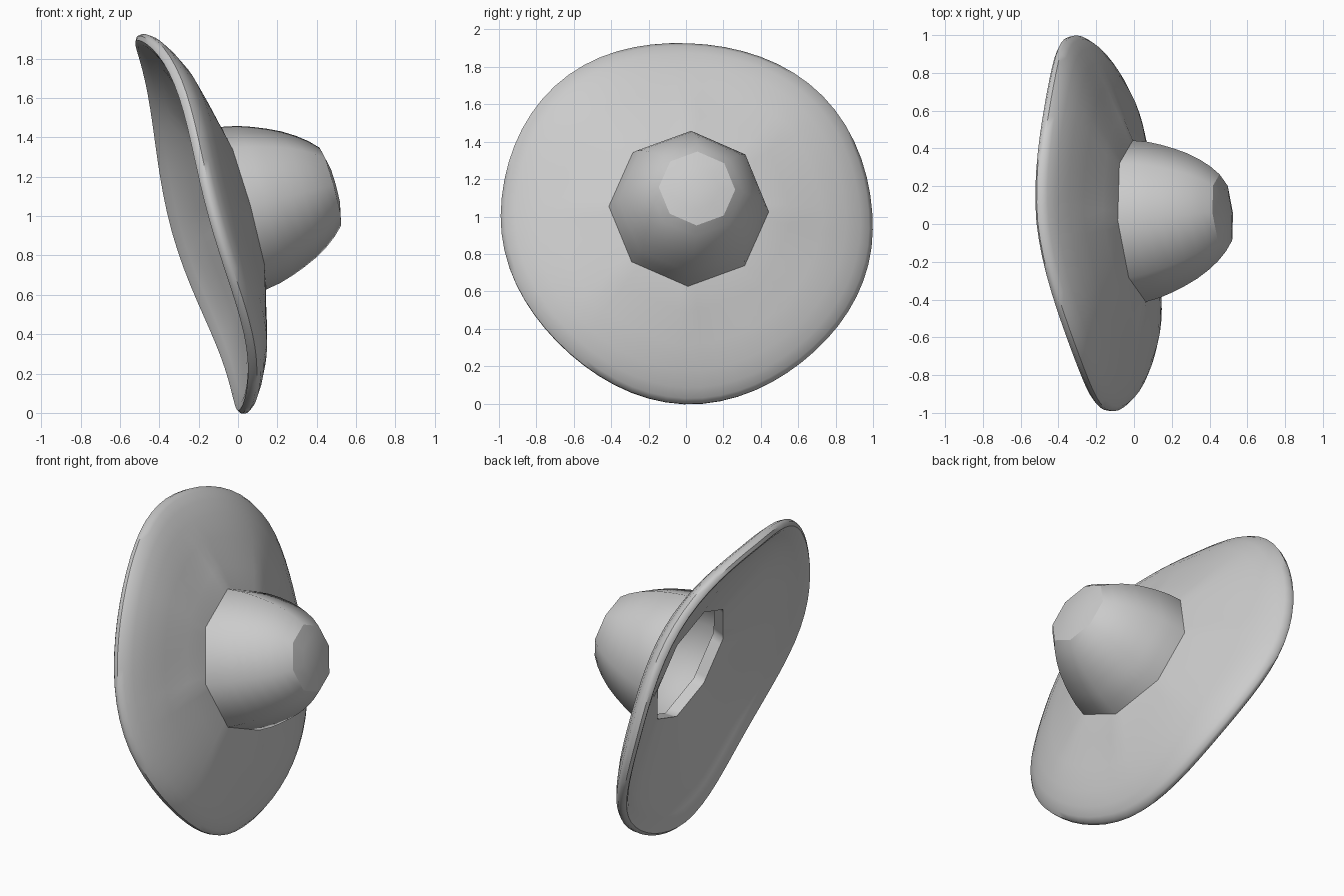
import bpy, bmesh
from math import sin, cos, pi, radians
from mathutils import Vector, Matrix

cube = bpy.data.objects.get("Cube")
if cube:
    bpy.data.objects.remove(cube, do_unlink=True)

felt = bpy.data.materials.new("grey felt")
felt.use_nodes = True
GREY = (0.6, 0.6, 0.6, 1)
felt.diffuse_color = GREY
felt.node_tree.nodes["Principled BSDF"].inputs["Base Color"].default_value = GREY

# Tilted hat frame: local z runs out of the crown, local x points to world up
axis = Vector((0.958, 0.087, 0.264)).normalized()
up = (Vector((0, 0, 1)) - axis * axis.z).normalized()
side = axis.cross(up)
FRAME = Matrix.Translation((0.028, 0.015, 1.04)) @ Matrix((up, side, axis)).transposed().to_4x4()
TURN = radians(-2)


def lathe(name, profile, point, segments, closed=False, cap=False):
    """Sweep a (radius, height) profile around the axis, placed by point(r, h, a)."""
    bm = bmesh.new()
    loops = [[bm.verts.new(point(r, h, 2 * pi * i / segments)) for i in range(segments)]
             for r, h in profile]
    pairs = list(zip(loops, loops[1:]))
    if closed:
        pairs.append((loops[-1], loops[0]))
    for low, high in pairs:
        for i in range(segments):
            j = (i + 1) % segments
            bm.faces.new((low[i], low[j], high[j], high[i]))
    if cap:
        bm.faces.new(loops[-1])
    bmesh.ops.recalc_face_normals(bm, faces=bm.faces)
    bm.transform(FRAME)
    mesh = bpy.data.meshes.new(name)
    bm.to_mesh(mesh)
    bm.free()
    mesh.materials.append(felt)
    obj = bpy.data.objects.new(name, mesh)
    bpy.context.collection.objects.link(obj)
    bpy.ops.object.select_all(action='DESELECT')
    obj.select_set(True)
    bpy.context.view_layer.objects.active = obj
    bpy.ops.object.shade_smooth_by_angle(angle=radians(47))


def brim_point(r, h, a):
    """Octagonal near the crown, blending out to a round, wavy rim."""
    flat = cos(pi / 8) / cos((a % (pi / 4)) - pi / 8)
    blend = min(1, max(0, (r - 0.43) / 0.42))
    full = (0.018 if cos(a) > 0 else -0.018) * sin(2 * a) ** 2
    radius = r * (flat * (1 - blend) + (1.008 + full) * blend)
    wave = 0.03 * max(0, sin(a)) + 0.045 * sin(2 * a) ** 2
    lift = wave * max(0, (r - 0.43) / 0.55)
    return (radius * cos(a + TURN) - 0.009 * blend,
            radius * sin(a + TURN) - 0.01 * blend, h + lift)


def crown_point(r, h, a):
    """Eight sided ring, leaning slightly towards the lower side as it rises."""
    return (r * cos(a + TURN) - 0.025 * h, r * sin(a + TURN) - 0.008 * h, h)


# Brim: a thick sloping shell with a rolled edge and an octagonal opening
brim_profile = [(0.385, 0.005), (0.43, 0.0), (0.56, -0.045), (0.72, -0.102),
                (0.84, -0.15), (0.92, -0.195), (0.97, -0.23), (0.992, -0.26),
                (0.988, -0.285), (0.968, -0.298), (0.94, -0.288), (0.89, -0.258),
                (0.82, -0.218), (0.7, -0.172), (0.55, -0.122), (0.37, -0.068)]
lathe("hat_brim", brim_profile, brim_point, 64, closed=True)

# Crown: eight sided wall, open underneath, with a shallow domed top
wall_profile = [(0.43, -0.005), (0.414, 0.08), (0.392, 0.15), (0.365, 0.22),
                (0.333, 0.29), (0.293, 0.356), (0.252, 0.41), (0.205, 0.457)]
lathe("crown_wall", wall_profile, crown_point, 8)
top_profile = [(0.205, 0.457), (0.12, 0.476), (0.04, 0.483)]
lathe("crown_top", top_profile, crown_point, 8, cap=True)
